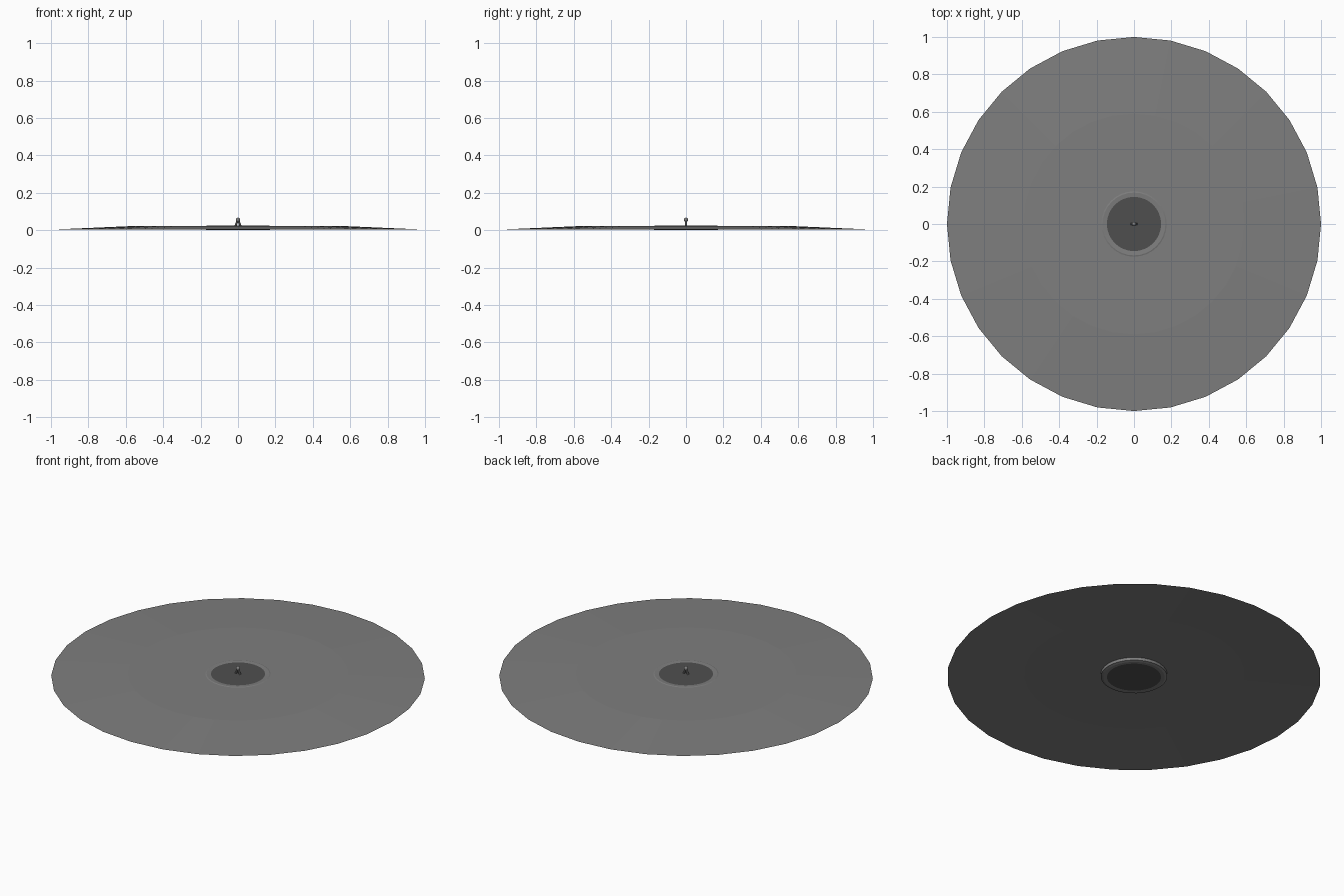
import bpy, math

if "Cube" in bpy.data.objects:
    bpy.data.objects.remove(bpy.data.objects["Cube"])


def material(name, v):
    m = bpy.data.materials.new(name)
    m.diffuse_color = (v, v, v, 1)
    m.use_nodes = True
    m.node_tree.nodes["Principled BSDF"].inputs["Base Color"].default_value = m.diffuse_color
    return m


GREY = material("mid grey", 0.21)
DARK = material("dark grey", 0.078)


def lathe(name, profile, mats, pick=lambda i: 0, n=32, cap_ends=False):
    """Revolve (radius, height) points around z."""
    verts, faces, idx = [], [], []
    for r, z in profile:
        for k in range(n):
            a = 2 * math.pi * k / n
            verts.append((r * math.cos(a), r * math.sin(a), z))
    for i in range(len(profile) - 1):
        for k in range(n):
            j = (k + 1) % n
            faces.append((i * n + k, i * n + j, (i + 1) * n + j, (i + 1) * n + k))
            idx.append(pick(i))
    if cap_ends:
        faces.append(tuple(reversed(range(n))))
        idx.append(pick(-1))
        last = (len(profile) - 1) * n
        faces.append(tuple(range(last, last + n)))
        idx.append(pick(-1))
    me = bpy.data.meshes.new(name)
    me.from_pydata(verts, [], faces)
    for m in mats:
        me.materials.append(m)
    me.polygons.foreach_set("material_index", idx)
    me.update()
    ob = bpy.data.objects.new(name, me)
    bpy.context.collection.objects.link(ob)
    return ob


# wide thin dish: sloping outer band and flat middle
lathe("dish", [(1.0, 0.003), (0.59, 0.021), (0.17, 0.022)], [GREY])

# central hub: bevelled grey rim with dark inset faces on both sides
lathe("hub", [(0.145, 0.001), (0.165, 0.0), (0.178, 0.004), (0.178, 0.021),
              (0.168, 0.024), (0.145, 0.022)], [GREY, DARK],
      pick=lambda i: 1 if i == -1 else 0, cap_ends=True)

# small fitting at the centre: two splayed legs joined under a round top
for side, label in ((-1, "left"), (1, "right")):
    bpy.ops.mesh.primitive_cylinder_add(
        vertices=10, radius=0.006, depth=0.026,
        location=(side * 0.009, 0, 0.034), rotation=(0, -side * 0.4, 0))
    leg = bpy.context.object
    leg.name = label + "_leg"
    leg.data.materials.append(GREY)

bpy.ops.mesh.primitive_uv_sphere_add(segments=16, ring_count=8, radius=0.012,
                                     location=(0, 0, 0.055))
knob = bpy.context.object
knob.name = "knob"
knob.data.materials.append(GREY)
bpy.ops.object.shade_smooth()
